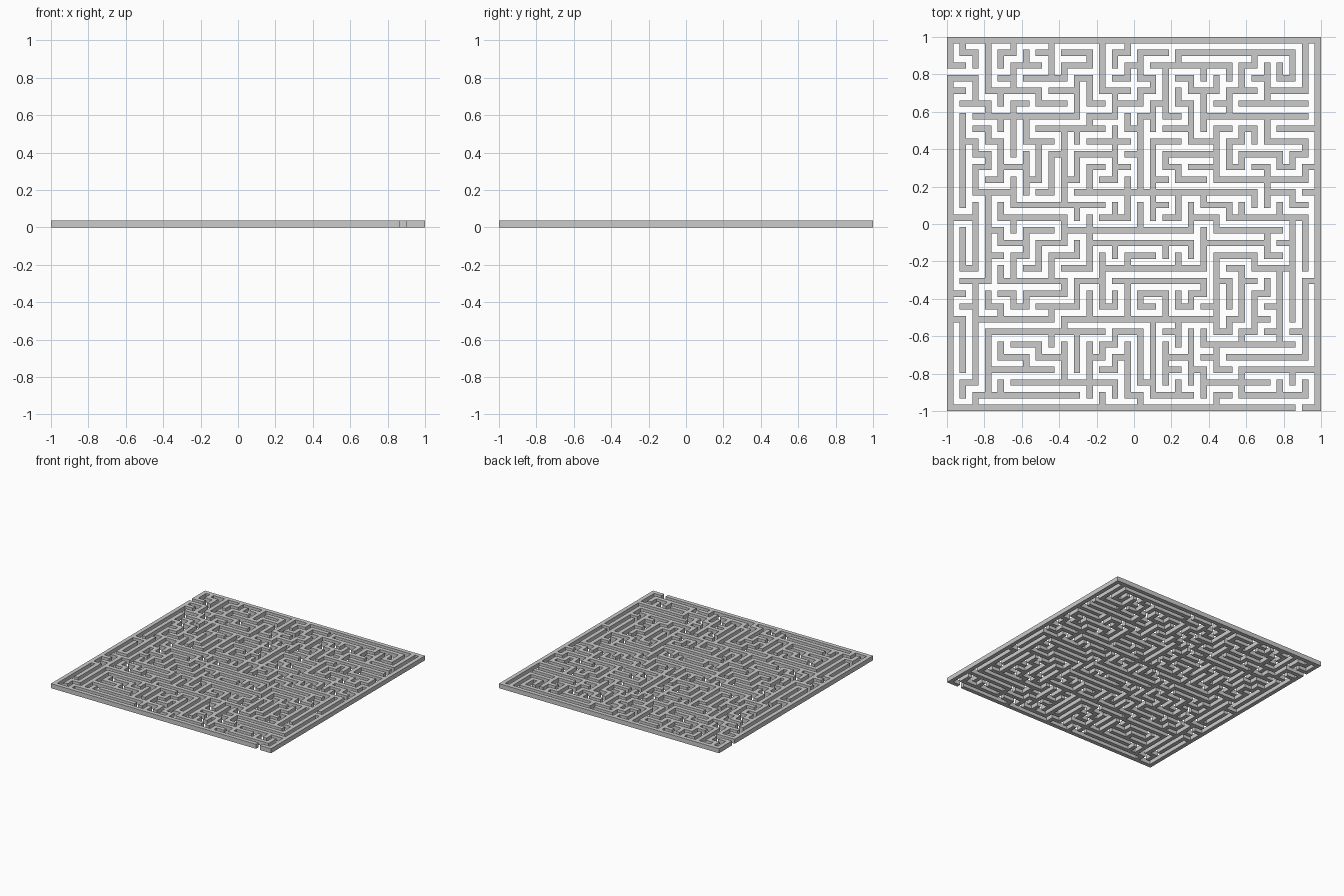
import bpy, bmesh, random

if "Cube" in bpy.data.objects:
    bpy.data.objects.remove(bpy.data.objects["Cube"])

N = 29                      # maze cells per side
U = 2 / (2 * N + 1)         # wall thickness = corridor width
HEIGHT = 0.037
random.seed(7)

# Main long walls between posts, counted from the back left corner
ACROSS = [  # row, first post, last post
    (1, 20, 27), (6, 2, 7), (6, 22, 28), (7, 8, 12), (9, 17, 21), (11, 22, 28),
    (12, 10, 22), (13, 7, 12), (14, 4, 8), (14, 22, 28), (15, 10, 17),
    (16, 11, 17), (18, 14, 20), (19, 13, 20), (19, 4, 8), (22, 10, 21),
    (24, 20, 27), (25, 22, 28), (26, 3, 8), (26, 23, 29), (27, 5, 10),
    (28, 2, 10), (27, 21, 25), (3, 0, 2),
]
DOWN = [    # column, first post, last post
    (1, 6, 11), (1, 15, 18), (1, 22, 26), (2, 22, 27), (3, 0, 3), (3, 15, 19),
    (5, 5, 9), (8, 0, 3), (9, 7, 13), (12, 0, 3), (15, 6, 12), (16, 8, 14),
    (17, 2, 6), (16, 22, 27), (15, 23, 27), (14, 24, 28), (26, 18, 24),
    (27, 14, 18), (28, 14, 18), (28, 0, 3), (21, 17, 22), (28, 22, 25),
]

# Keep the fixed walls free of closed loops so every corridor stays reachable
parent = {}
def root(p):
    while parent.get(p, p) != p:
        p = parent[p]
    return p

def is_border(p):
    return p[0] in (0, N) or p[1] in (0, N)

fixed = set()               # blocked connector units
def add_wall(a, b):
    ra, rb = (root("border" if is_border(p) else p) for p in (a, b))
    if ra != rb:
        parent[ra] = rb
        fixed.add((a[0] + b[0], a[1] + b[1]))

for j, a, b in ACROSS:
    for i in range(a, b):
        add_wall((i, j), (i + 1, j))
for i, a, b in DOWN:
    for j in range(a, b):
        add_wall((i, j), (i, j + 1))

# Carve winding corridors around the fixed walls
opened = {(1, 1)}
stack = [(1, 1)]
while stack:
    x, y = stack[-1]
    choices = []
    for dx, dy in ((1, 0), (-1, 0), (0, 1), (0, -1)):
        cell, gate = (x + 2 * dx, y + 2 * dy), (x + dx, y + dy)
        inside = 0 < cell[0] < 2 * N and 0 < cell[1] < 2 * N
        if inside and cell not in opened and gate not in fixed:
            choices.append((cell, gate))
    if choices:
        cell, gate = random.choice(choices)
        opened.update((cell, gate))
        stack.append(cell)
    else:
        stack.pop()

# Entrance in the left wall and exit in the front wall
opened.update({(0, 5), (2 * N - 3, 2 * N)})

# Flat wall plan
bm = bmesh.new()
verts = {}
def corner(a, b):
    if (a, b) not in verts:
        verts[a, b] = bm.verts.new((-1 + a * U, 1 - b * U, 0))
    return verts[a, b]

for a in range(2 * N + 1):
    for b in range(2 * N + 1):
        if (a, b) not in opened:
            bm.faces.new((corner(a, b + 1), corner(a + 1, b + 1),
                          corner(a + 1, b), corner(a, b)))
mesh = bpy.data.meshes.new("maze_walls")
bm.to_mesh(mesh)
bm.free()
maze = bpy.data.objects.new("maze_walls", mesh)
bpy.context.collection.objects.link(maze)

# Raise the plan into solid walls
solid = maze.modifiers.new("wall_height", "SOLIDIFY")
solid.thickness = HEIGHT
solid.offset = 1
